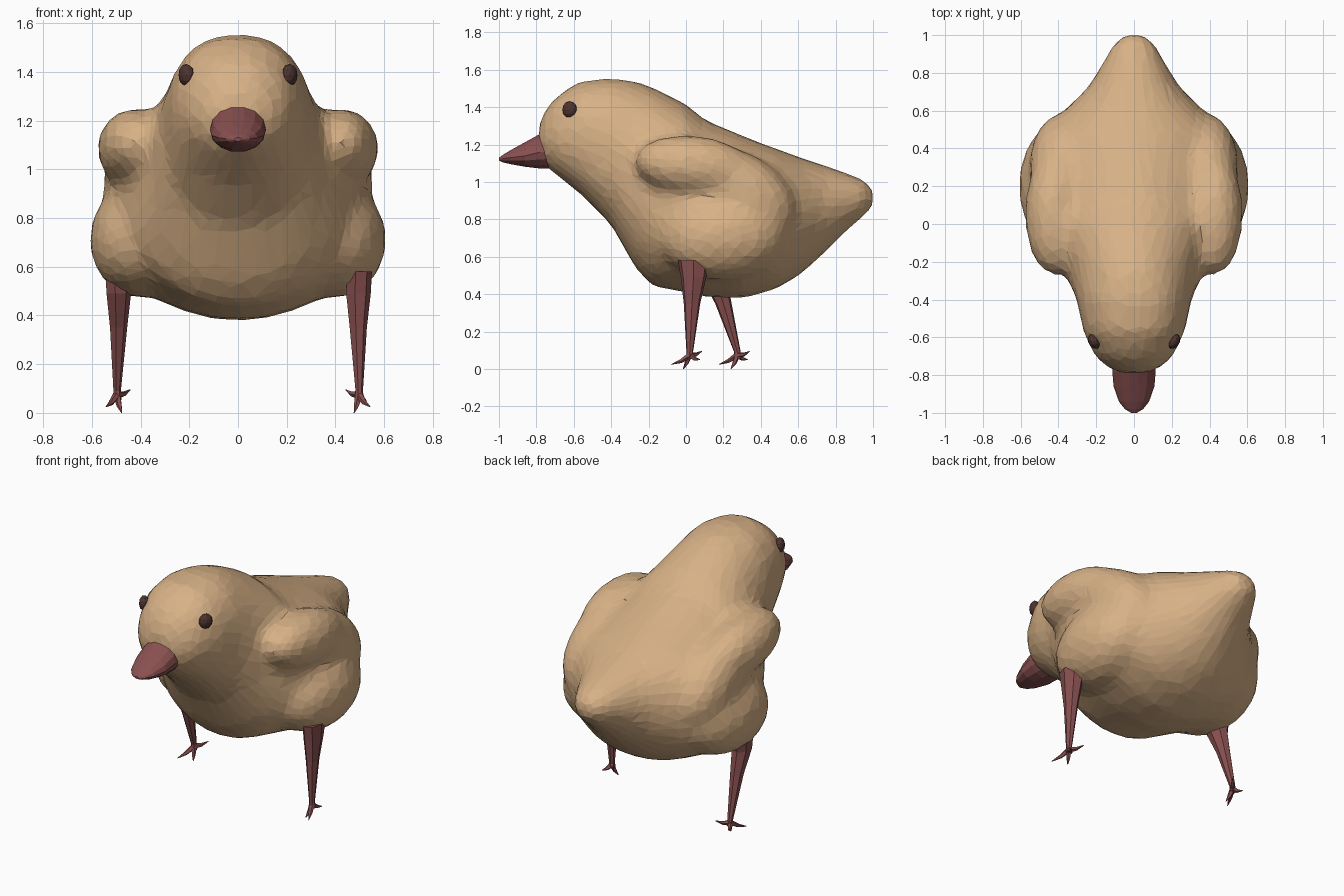
import bpy, bmesh, math
from mathutils import Vector, Matrix

if "Cube" in bpy.data.objects:
    bpy.data.objects.remove(bpy.data.objects["Cube"])


def material(name, rgb):
    m = bpy.data.materials.new(name)
    m.diffuse_color = (*rgb, 1)
    m.use_nodes = True
    m.node_tree.nodes["Principled BSDF"].inputs["Base Color"].default_value = m.diffuse_color
    return m


TAN = material("tan plumage", (0.68, 0.44, 0.24))
RED = material("dusky red horn", (0.25, 0.08, 0.08))
DARK = material("dark brown eye", (0.075, 0.035, 0.03))


def finish(name, bm, mat):
    bmesh.ops.recalc_face_normals(bm, faces=bm.faces)
    me = bpy.data.meshes.new(name)
    bm.to_mesh(me)
    bm.free()
    me.materials.append(mat)
    ob = bpy.data.objects.new(name, me)
    bpy.context.collection.objects.link(ob)
    return ob


def skin(bm, rings):
    """Bridge a list of equal-sized point rings and cap both ends."""
    vs = [[bm.verts.new(p) for p in r] for r in rings]
    n = len(vs[0])
    for a, b in zip(vs, vs[1:]):
        for i in range(n):
            j = (i + 1) % n
            bm.faces.new((a[i], a[j], b[j], b[i]))
    bm.faces.new(vs[0][::-1])
    bm.faces.new(vs[-1])


def section(y, zb, zt, w, zc, n, e=1.0):
    """Egg-shaped cross-section in the xz plane, widest at zc; e < 1 makes it fuller."""
    ring = []
    for i in range(n):
        t = 2 * math.pi * i / n
        c, s = math.cos(t), math.sin(t)
        x = math.copysign(abs(c) ** e, c)
        z = math.copysign(abs(s) ** e, s)
        ring.append((w * x, y, zc + z * ((zt - zc) if s > 0 else (zc - zb))))
    return ring


def level_ring(c, rx, ry, n):
    """Horizontal oval ring."""
    return [(c[0] + rx * math.cos(2 * math.pi * i / n),
             c[1] + ry * math.sin(2 * math.pi * i / n), c[2]) for i in range(n)]


def claw(bm, start, tip, r, n=5):
    """Tapered spike from start to tip."""
    q = (tip - start).to_track_quat('Z', 'Y')
    mid = start.lerp(tip, 0.5) - Vector((0, 0, 0.008))
    skin(bm, [[p + q @ Vector((k * math.cos(2 * math.pi * i / n), k * math.sin(2 * math.pi * i / n), 0))
               for i in range(n)] for p, k in ((start, r), (mid, r * 0.65), (tip, 0.002))])


def ellipsoid(bm, c, r, tilt=0.0, turn=0.0, sub=3):
    m = (Matrix.Translation(c) @ Matrix.Rotation(turn, 4, 'Z') @ Matrix.Rotation(tilt, 4, 'X')
         @ Matrix.Diagonal((*r, 1)))
    bmesh.ops.create_icosphere(bm, subdivisions=sub, radius=1, matrix=m)


# Body: y, bottom, top, half width, height of widest point, fullness
BODY = [
    (-0.79, 1.15, 1.29, 0.07, 1.22, 1), (-0.765, 1.09, 1.37, 0.14, 1.22, 1),
    (-0.70, 1.04, 1.455, 0.21, 1.24, 0.95), (-0.57, 0.94, 1.54, 0.27, 1.25, 0.9),
    (-0.40, 0.77, 1.56, 0.305, 1.18, 0.86), (-0.27, 0.54, 1.54, 0.36, 0.94, 0.9),
    (-0.18, 0.44, 1.51, 0.42, 0.82, 0.97), (0.0, 0.41, 1.42, 0.51, 0.76, 1.05),
    (0.10, 0.385, 1.335, 0.55, 0.75, 1.1), (0.30, 0.375, 1.25, 0.57, 0.76, 1.1),
    (0.48, 0.425, 1.18, 0.51, 0.79, 1.03), (0.62, 0.51, 1.13, 0.35, 0.82, 1),
    (0.73, 0.61, 1.095, 0.24, 0.86, 1), (0.86, 0.74, 1.05, 0.165, 0.90, 1),
    (0.96, 0.82, 1.01, 0.11, 0.92, 1), (1.01, 0.87, 0.96, 0.05, 0.92, 1),
]
bm = bmesh.new()
skin(bm, [section(*s[:5], 28, s[5]) for s in BODY])
for s in (-1, 1):
    # wing shoulder, trailing wing and long flank, blended into the body
    ellipsoid(bm, (s * 0.425, 0.05, 1.085), (0.155, 0.33, 0.165), tilt=-0.12)
    ellipsoid(bm, (s * 0.39, 0.30, 0.95), (0.165, 0.32, 0.20), tilt=-0.6)
    ellipsoid(bm, (s * 0.40, 0.20, 0.71), (0.212, 0.34, 0.24), tilt=0.06)
body = finish("body", bm, TAN)
rm = body.modifiers.new("blend", 'REMESH')
rm.mode = 'VOXEL'
rm.voxel_size = 0.03
sm = body.modifiers.new("soften", 'SMOOTH')
sm.factor = 0.5
sm.iterations = 16
dc = body.modifiers.new("facets", 'DECIMATE')
dc.ratio = 0.14

# Beak
BEAK = [
    (-0.70, 1.07, 1.27, 0.115, 1.165), (-0.78, 1.07, 1.26, 0.115, 1.16),
    (-0.86, 1.08, 1.215, 0.108, 1.14), (-0.94, 1.095, 1.17, 0.08, 1.13),
    (-0.98, 1.105, 1.145, 0.048, 1.125), (-1.0, 1.115, 1.13, 0.015, 1.122),
]
bm = bmesh.new()
skin(bm, [section(*s, 14) for s in BEAK])
finish("beak", bm, RED)

# Eyes
for s, side in ((1, "right"), (-1, "left")):
    bm = bmesh.new()
    ellipsoid(bm, (s * 0.212, -0.622, 1.387), (0.03, 0.042, 0.046), turn=s * -0.5, sub=2)
    finish(side + "_eye", bm, DARK)

# Legs and feet: side, y of hip, y of ankle (the left leg stands further back)
for s, side, hip, ankle in ((1, "right", 0.04, 0.02), (-1, "left", 0.15, 0.275)):
    bm = bmesh.new()
    foot = Vector((s * 0.497, ankle, 0.09))
    skin(bm, [level_ring(c, rx, ry, 7) for c, rx, ry in (
        ((s * 0.495, hip, 0.58), 0.055, 0.085), ((s * 0.492, hip, 0.49), 0.053, 0.07),
        ((s * 0.492, hip * 0.6 + ankle * 0.4, 0.35), 0.037, 0.045),
        (foot, 0.016, 0.018), (foot - Vector((0, 0, 0.035)), 0.02, 0.02))])
    # toes as tapered claws
    for dx, dy, z in ((0.045, -0.098, 0.025), (-0.02, -0.035, 0.0),
                      (-0.055, 0.065, 0.095), (0.03, 0.055, 0.05)):
        claw(bm, Vector((foot.x, foot.y, 0.075)),
             Vector((foot.x + s * dx, foot.y + dy, z)), 0.017)
    finish(side + "_leg", bm, RED)
